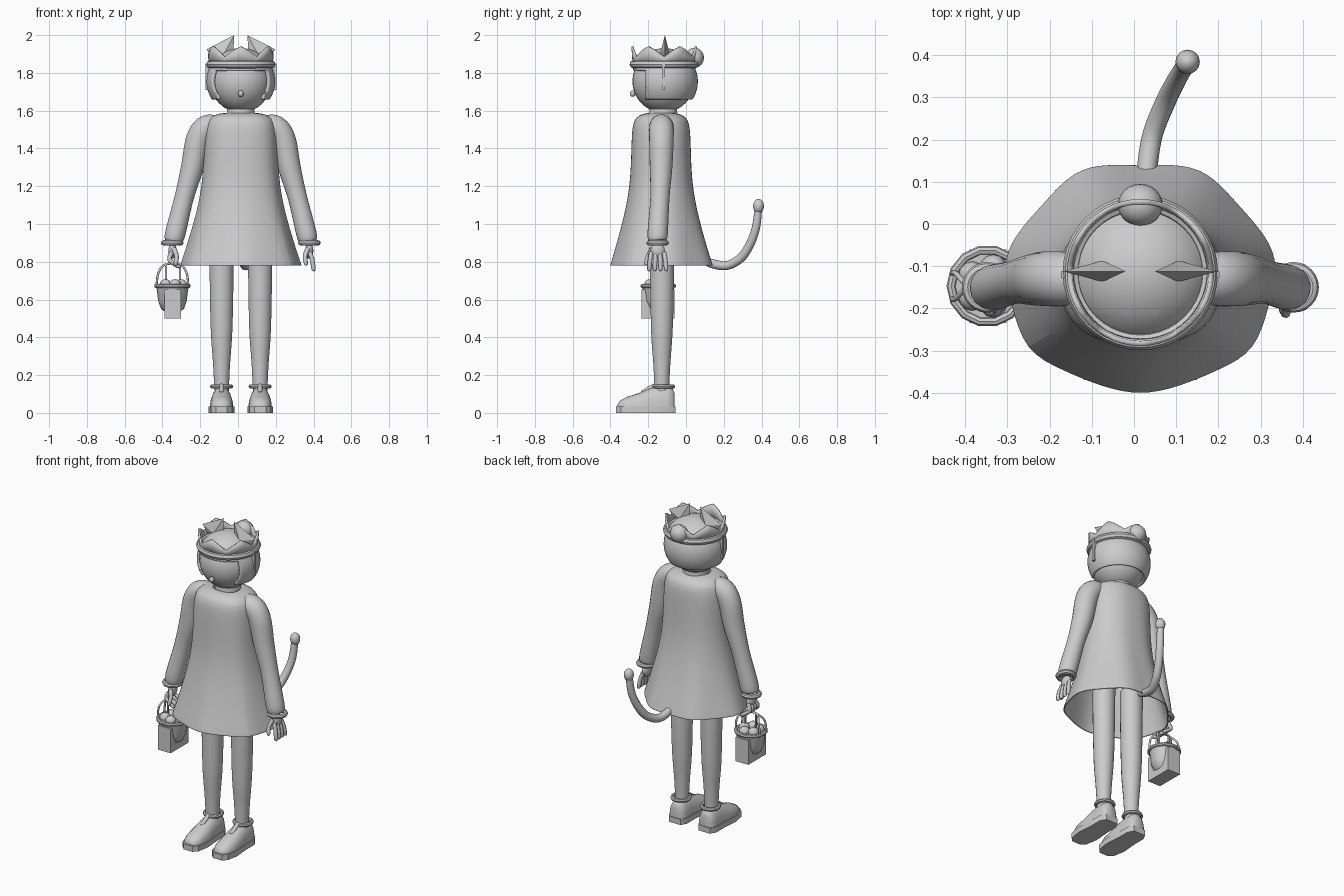
import bpy, bmesh, math
from mathutils import Vector

old = bpy.data.objects.get("Cube")
if old:
    bpy.data.objects.remove(old, do_unlink=True)

grey = bpy.data.materials.new("plain_grey")
grey.use_nodes = True
grey.diffuse_color = (0.6, 0.6, 0.6, 1)
grey.node_tree.nodes["Principled BSDF"].inputs["Base Color"].default_value = (0.6, 0.6, 0.6, 1)

CX, CY = 0.015, -0.12      # body centre line
TAU = math.tau


def finish(name, bm, angle=40, thick=0, subdiv=0):
    """Turn a bmesh into a named, shaded object."""
    bmesh.ops.recalc_face_normals(bm, faces=bm.faces)
    me = bpy.data.meshes.new(name)
    bm.to_mesh(me)
    bm.free()
    me.materials.append(grey)
    ob = bpy.data.objects.new(name, me)
    bpy.context.collection.objects.link(ob)
    if thick:
        m = ob.modifiers.new("thickness", 'SOLIDIFY')
        m.thickness, m.offset = thick, -1
    if subdiv:
        m = ob.modifiers.new("smooth", 'SUBSURF')
        m.levels = m.render_levels = subdiv
    if angle:
        bpy.ops.object.select_all(action='DESELECT')
        ob.select_set(True)
        bpy.context.view_layer.objects.active = ob
        bpy.ops.object.shade_smooth_by_angle(angle=math.radians(angle))
    return ob


def loft(name, rings, caps=True, closed=False, **kw):
    """Skin a list of equal-length point rings."""
    bm = bmesh.new()
    rows = [[bm.verts.new(p) for p in r] for r in rings]
    n = len(rows[0])
    pairs = list(zip(rows, rows[1:])) + ([(rows[-1], rows[0])] if closed else [])
    for a, b in pairs:
        for i in range(n):
            j = (i + 1) % n
            bm.faces.new((a[i], a[j], b[j], b[i]))
    if caps and not closed:
        bm.faces.new(rows[0])
        bm.faces.new(rows[-1])
    return finish(name, bm, **kw)


def tube(name, pts, n=12, steps=5):
    """Round tube along a smoothed path of (x, y, z, radius)."""
    P = [Vector(p) for p in pts]
    path = []
    for i in range(len(P) - 1):
        a, b, c, d = P[max(i - 1, 0)], P[i], P[i + 1], P[min(i + 2, len(P) - 1)]
        for k in range(steps):
            t = k / steps
            path.append(0.5 * (2 * b + (c - a) * t + (2 * a - 5 * b + 4 * c - d) * t * t
                               + (3 * b - a - 3 * c + d) * t ** 3))
    path.append(P[-1])
    rings, u = [], None
    for i, p in enumerate(path):
        d = (path[min(i + 1, len(path) - 1)] - path[max(i - 1, 0)]).to_3d().normalized()
        if u is None:
            u = d.orthogonal()
        u = (u - d * u.dot(d)).normalized()
        v = d.cross(u)
        rings.append([p.to_3d() + max(p.w, 0.002) * (u * math.cos(TAU * k / n) + v * math.sin(TAU * k / n))
                      for k in range(n)])
    return loft(name, rings, angle=60)


def ball(name, loc, scale, n=24):
    bm = bmesh.new()
    bmesh.ops.create_uvsphere(bm, u_segments=n, v_segments=n // 2, radius=1)
    for v in bm.verts:
        v.co = Vector(loc) + v.co * Vector(scale)
    return finish(name, bm)


def box(name, lo, hi):
    bm = bmesh.new()
    bmesh.ops.create_cube(bm, size=1)
    lo, hi = Vector(lo), Vector(hi)
    for v in bm.verts:
        v.co = (lo + hi) / 2 + v.co * (hi - lo)
    return finish(name, bm, angle=0)


def ring(name, loc, R, r, n=24):
    rings = []
    for i in range(n):
        a = TAU * i / n
        rings.append([Vector(loc) + Vector(((R + r * math.cos(b)) * math.cos(a),
                      (R + r * math.cos(b)) * math.sin(a), r * math.sin(b)))
                      for b in (TAU * k / 8 for k in range(8))])
    return loft(name, rings, closed=True)


# Dress: rounded torso flaring into a wavy open hem
half = [(0, -.275), (.09, -.255), (.185, -.215), (.275, -.17), (.305, -.06),
        (.33, .03), (.3, .105), (.23, .18), (.16, .26), (.08, .275), (0, .27)]
hem = half + [(-x, y) for x, y in half[-2:0:-1]]


def dress_ring(z, flare, s):
    out = []
    for x, y in hem:
        a = math.atan2(y, x)
        k = (abs(math.cos(a) / .197) ** 2.5 + abs(math.sin(a) / .157) ** 2.5) ** -.4
        p = Vector((math.cos(a), math.sin(a))) * k * s
        p = p.lerp(Vector((x, y)), flare)
        out.append((CX + p.x, -.132 + p.y, z))
    return out


loft("dress", [dress_ring(*r) for r in (
    (.78, 1, 1), (.785, 1, 1), (.88, .74, 1), (1.0, .45, 1), (1.13, .18, 1), (1.28, .02, 1),
    (1.48, 0, 1), (1.55, 0, .93), (1.58, 0, .72), (1.59, 0, .4))],
    caps=False, thick=.008, subdiv=2)
tube("neck", [(CX, CY, 1.5, .085), (CX, CY, 1.585, .075), (CX, CY, 1.64, .07)], 20)

# Head, nose and helmet-like hood with a face opening
ball("head", (CX, CY, 1.755), (.162, .164, .165), 32)
ball("nose", (CX, -.282, 1.69), (.015, .015, .017), 12)
bm = bmesh.new()
bmesh.ops.create_uvsphere(bm, u_segments=48, v_segments=24, radius=1)
for v in bm.verts:
    v.co = Vector((CX, -.115, 1.755)) + v.co * Vector((.182, .178, .176))


def cut(co, no, clear=False):
    bmesh.ops.bisect_plane(bm, geom=bm.verts[:] + bm.edges[:] + bm.faces[:],
                           plane_co=co, plane_no=no, clear_inner=clear)


cut((0, 0, 1.66), (0, 0, 1), True)
cut((0, 0, 1.815), (0, 0, 1))
cut((0, -.215, 0), (0, 1, 0))
bmesh.ops.delete(bm, context='FACES', geom=[f for f in bm.faces
                 if f.calc_center_median().y < -.215 and f.calc_center_median().z < 1.815])
finish("hood", bm, thick=.018)

# Crown: padded band and a pointed wall
ring("crown_band", (CX, -.115, 1.845), .163, .021, 40)
wall = []
for lift in (0, .5, 1):
    row = []
    for i in range(48):
        a = TAU * i / 48
        peak = abs(1 - 2 * ((6 * i / 48 + .5) % 1)) ** 1.2
        r = .168 + .006 * lift
        row.append((CX + r * math.sin(a), -.115 - r * math.cos(a),
                    1.85 + lift * (.035 + .055 * (1 - peak))))
    wall.append(row)
loft("crown_points", wall, caps=False, thick=.012)
ball("pompom", (CX, .045, 1.88), (.053, .05, .053))

for s, side in ((-1, "right"), (1, "left")):
    def X(d):
        return CX + s * d

    # Sharp-edged ears on the crown
    bm = bmesh.new()
    pts = [(.182, -.112, 1.925), (.035, -.112, 2.0), (.04, -.112, 1.9), (.15, -.112, 1.88),
           (.09, -.137, 1.9), (.09, -.087, 1.9)]
    vs = [bm.verts.new((X(x), y, z)) for x, y, z in pts]
    bmesh.ops.convex_hull(bm, input=vs)
    finish(side + "_ear", bm, angle=0)
    box(side + "_hood_strap", (X(.18) - .008, -.128, 1.71), (X(.18) + .008, -.112, 1.85))

    # Sleeve, cuff ring and hand
    tube(side + "_sleeve", [(X(.1), -.13, 1.515, .05), (X(.175), -.13, 1.515, .064), (X(.225), -.13, 1.45, .065),
         (X(.257), -.132, 1.3, .06), (X(.3), -.138, 1.14, .051), (X(.347), -.15, .95, .054),
         (X(.355), -.15, .91, .046)], 20)
    ring(side + "_cuff", (X(.363), -.15, .9), .046, .014)
    ball(side + "_palm", (X(.362), -.15, .858), (.022, .038, .042), 16)
    tip, bend = (.775, .33) if s < 0 else (.76, .385)
    for i in range(4):
        y = -.183 + i * .022
        tube(side + "_finger_%d" % (i + 1), [(X(.365), y, .85, .012), (X(.378), y + (i - 1.5) * .005, .81, .012),
             (X(bend), y + (i - 1.5) * .008, tip, .011), (X(bend), y + (i - 1.5) * .008, tip - .01, .003)], 8, 3)
    tube(side + "_thumb", [(X(.355), -.18, .87, .014), (X(.34), -.2, .83, .012),
         (X(.345), -.212, .79, .011), (X(.347), -.212, .78, .003)], 8, 3)

    # Leg, ankle ring and shoe
    lx = .102
    tube(side + "_leg", [(X(lx), -.127, .95, .066), (X(lx), -.127, .75, .064), (X(lx), -.127, .55, .061),
         (X(lx), -.128, .4, .056), (X(lx), -.128, .25, .045), (X(lx), -.128, .1, .038)], 20)
    ring(side + "_anklet", (X(lx), -.118, .14), .05, .011)

    def shoe_ring(y, w, z0, h):
        return [(X(lx) + w * math.cos(t), y, z0 + h * max(math.sin(t), 0) ** .8)
                for t in (math.pi * k / 10 for k in range(11))]

    loft(side + "_shoe", [shoe_ring(y, w, .03, h) for y, w, h in (
        (-.362, .02, .015), (-.35, .042, .035), (-.31, .058, .056), (-.25, .062, .075), (-.2, .06, .097),
        (-.15, .055, .113), (-.1, .055, .113), (-.07, .046, .1), (-.06, .03, .07))], angle=50)
    sole = [(.03, -.37), (.055, -.345), (.068, -.27), (.06, -.17), (.06, -.09), (.04, -.055)]
    sole += [(-x, y) for x, y in reversed(sole)]
    loft(side + "_sole", [[(X(lx + x), y, z) for x, y in sole] for z in (0, .035)], angle=30)
    tube(side + "_shoe_strap", [(X(lx), -.165, .145, .012), (X(lx), -.2, .125, .013),
         (X(lx), -.235, .105, .01)], 8, 3)

# Tail with a rounded tip
tube("tail", [(.03, .09, .81, .02), (.032, .14, .79, .024), (.045, .215, .78, .024), (.075, .29, .82, .024),
     (.1, .34, .895, .023), (.118, .37, .98, .022), (.125, .383, 1.08, .02)], 14)
ball("tail_tip", (.127, .384, 1.095), (.029, .029, .038), 16)

# Basket: bowl, rim, box, handle and treats
bx, by = -.347, -.147
loft("basket_bowl", [[(bx + r * math.cos(TAU * k / 20), by + r * math.sin(TAU * k / 20), z) for k in range(20)]
     for r, z in ((.03, .53), (.06, .55), (.075, .59), (.086, .675))])
ring("basket_rim", (bx, by, .672), .086, .011, 14)
box("basket_box", (-.39, -.235, .5), (-.302, -.06, .652))
for y in (by - .03, by + .03):
    tube("basket_handle", [(bx - .084, y, .67, .006), (bx - .075, y, .74, .006), (bx - .04, by, .785, .006),
         (bx + .04, by, .785, .006), (bx + .075, y, .74, .006), (bx + .084, y, .67, .006)], 8)
for d in (-.035, .04):
    box("basket_stick", (bx + d - .005, by - .005, .66), (bx + d + .005, by + .005, .785))
for i in range(5):
    a = TAU * i / 5
    ball("treat", (bx + .045 * math.cos(a), by + .045 * math.sin(a), .68), (.032, .032, .028), 12)
